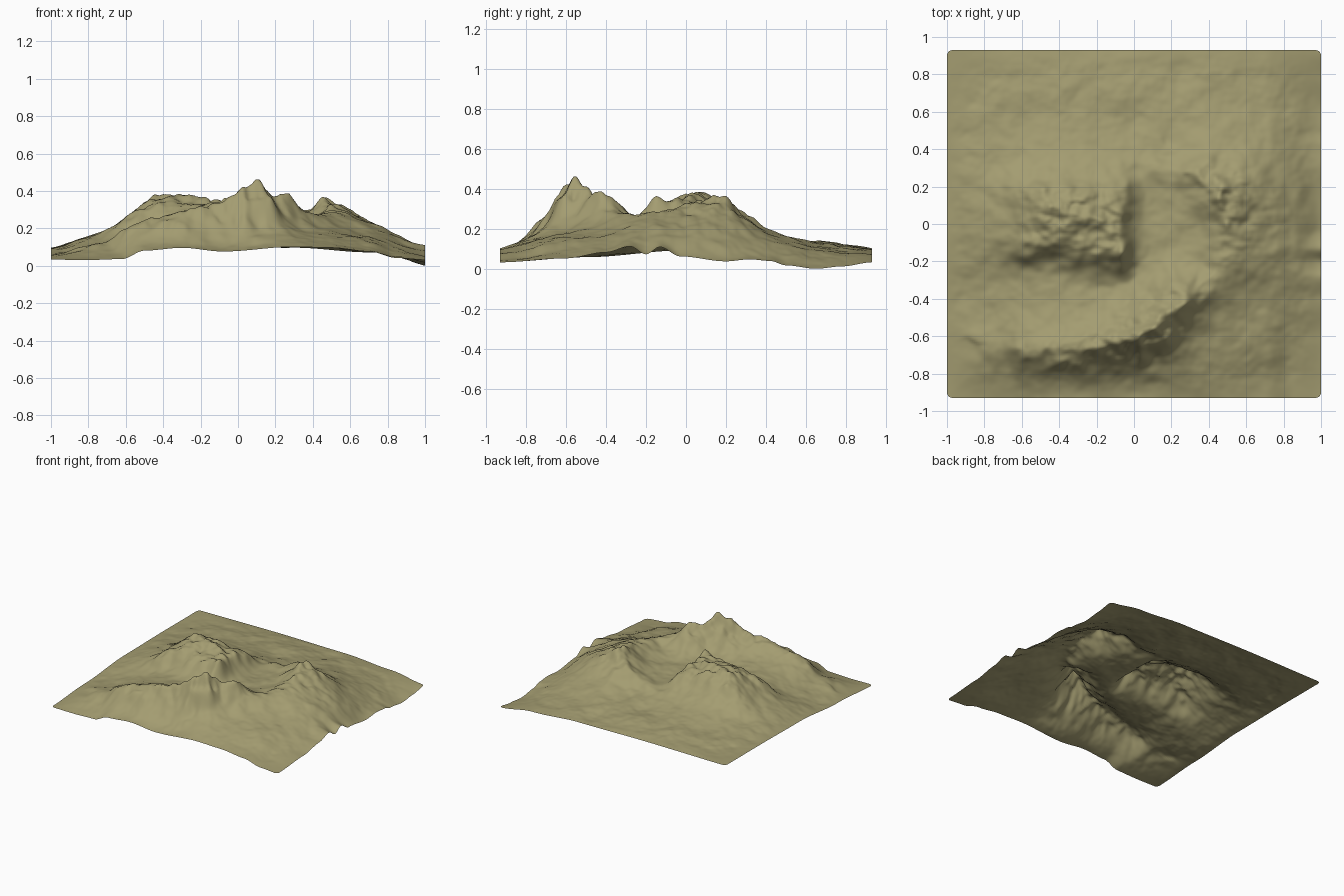
import bpy, math
from mathutils import Vector, noise

if "Cube" in bpy.data.objects:
    bpy.data.objects.remove(bpy.data.objects["Cube"])

NX, NY, HY, R = 190, 176, 0.93, 0.03

# Edge height profiles of the terrain sheet (position, height)
LEFT = [(-.93, .035), (-.5, .06), (0, .095), (.5, .1), (.93, .1)]
RIGHT = [(-.93, .035), (-.3, .085), (-.1, .08), (.5, .03), (.65, .02), (.93, .035)]
RIGHT_EDGE = [(-.93, .035), (-.6, .055), (-.4, .085), (-.28, .115), (-.2, .075), (-.13, .112),
              (-.03, .065), (.2, .04), (.32, .05), (.42, .042), (.5, .02), (.65, .003),
              (.78, .015), (.93, .035)]
FRONT = [(-1, .037), (-.8, .035), (-.62, .04), (-.5, .085), (-.3, .1), (-.08, .08), (.3, .105),
         (.5, .1), (.7, .08), (.85, .045), (1, .035)]
BACK = [(-1, .1), (-.3, .105), (.3, .1), (.7, .075), (1, .035)]

# Crest line of the horseshoe rim (x, y, height), inside is on its left
CREST = [(-.72, -.65, .13), (-.5, -.67, .25), (-.3, -.66, .30), (-.1, -.62, .33), (.03, -.595, .41),
         (.11, -.565, .445), (.18, -.49, .37), (.26, -.41, .39), (.37, -.36, .30), (.45, -.26, .27),
         (.49, -.1, .30), (.49, .04, .325), (.45, .16, .36), (.36, .25, .30), (.2, .29, .23),
         (.04, .26, .20), (-.12, .18, .24)]


def profile(pts, t):
    for (a, ha), (b, hb) in zip(pts, pts[1:]):
        if t <= b:
            f = max(0, (t - a) / (b - a))
            f = f * f * (3 - 2 * f)
            return ha + (hb - ha) * f
    return pts[-1][1]


def ramp(t, a, b):
    f = min(1, max(0, (t - a) / (b - a)))
    return f * f * (3 - 2 * f)


def base(x, y):
    """Gently domed sheet that meets the four edge profiles."""
    u, v = (x + 1) / 2, (y + HY) / (2 * HY)
    right = profile(RIGHT, y)
    lr = profile(LEFT, y) * (1 - u) + right * u + (profile(RIGHT_EDGE, y) - right) * u ** 14
    fb = profile(FRONT, x) * (1 - v) + profile(BACK, x) * v
    corners = (.036 * (1 - u) + .035 * u) * (1 - v) + (.1 * (1 - u) + .035 * u) * v
    dome = (1 - abs(x) ** 3) * (1 - abs(y / HY) ** 3)
    rough = noise.fractal(Vector((x * 3.5, y * 4, 2.5)), .8, 2.0, 5)
    lift = .065 - .012 * ramp(y, .25, .5)
    return lr + fb - corners + lift * dome + .016 * rough * min(1, 4 * dome)


def rim(x, y, b):
    best = 0
    east = ramp(y, -.5, -.2)
    north = ramp(y, .12, .36) * (1 - .5 * ramp(x, .35, .7))
    w_in = .16 - .03 * east
    w_out = .16 + .11 * east * ramp(x, .1, .45) - .11 * north
    for (ax, ay, ah), (bx, by, bh) in zip(CREST, CREST[1:]):
        dx, dy = bx - ax, by - ay
        t = ((x - ax) * dx + (y - ay) * dy) / (dx * dx + dy * dy)
        t = min(1, max(0, t))
        d = math.hypot(x - ax - t * dx, y - ay - t * dy)
        if dx * (y - ay) - dy * (x - ax) > 0:
            fall = math.exp(-(d / w_in) ** 1.45)
        else:                                   # outer cliff with a scree foot on the front
            cliff = .6 * math.exp(-(d / .10) ** 2) + .4 * math.exp(-(d / .19) ** 1.2)
            fall = cliff * (1 - east) + math.exp(-(d / w_out) ** 1.45) * east
        best = max(best, (ah + (bh - ah) * t - b) * fall)
    return best


def bump(x, y, cx, cy, r):
    return math.exp(-((x - cx) ** 2 + (y - cy) ** 2) / r ** 2)


def hill(x, y, b):
    """Central rugged hill, steep on its south and east sides."""
    south = -.09 - .06 * ramp(x, -.5, -.08)
    dx = (-.46 - x) / .22 if x < -.46 else max(0, x + .085) / .085
    dy = (south - y) / .1 if y < south else max(0, y - .12) / .16
    top = .32 + .065 * bump(x, y, -.39, .07, .12) + .045 * bump(x, y, -.06, -.16, .06) \
        + .035 * bump(x, y, -.2, .0, .1)
    return (top - b) * math.exp(-math.hypot(dx, dy) ** 1.7)


def height(x, y):
    b = base(x, y)
    # warp the outlines so ridges and foot lines wander
    wx = x + .02 * noise.noise(Vector((x * 6, y * 6, 3.3)))
    wy = y + .015 * noise.noise(Vector((x * 6, y * 6, 8.1)))
    wx += .022 * noise.noise(Vector((x * 14, y * 14, 1.3)))
    wy += .022 * noise.noise(Vector((x * 14, y * 14, 5.1)))
    fade = ramp(min(1 - abs(x), HY - abs(y)), 0, .15)
    r, h = rim(wx, wy, b) * fade, hill(wx, wy, b) * fade
    k = .03                                     # smooth union of rim and hill
    m = max(r, h) + max(0, k - abs(r - h)) ** 2 / (4 * k) * min(1, (r + h) / .1)
    t = min(1, max(0, m) / .2)
    folds = noise.fractal(Vector((x * 11, y * 15, .7)), .7, 2.1, 4)
    return b + m + .045 * folds * t ** 1.5


# Height grid, then a light smoothing pass
xs = [-1 + 2 * i / NX for i in range(NX + 1)]
ys = [-HY + 2 * HY * j / NY for j in range(NY + 1)]
Z = [[height(x, y) for x in xs] for y in ys]
for _ in range(2):
    S = [row[:] for row in Z]
    for j in range(1, NY):
        for i in range(1, NX):
            S[j][i] = .5 * Z[j][i] + .125 * (Z[j - 1][i] + Z[j + 1][i] + Z[j][i - 1] + Z[j][i + 1])
    Z = S
low = min(min(row) for row in Z)


def round_corner(x, y):
    cx, cy = max(0, abs(x) - (1 - R)), max(0, abs(y) - (HY - R))
    d = math.hypot(cx, cy)
    if cx > 0 and cy > 0:
        s = max(cx, cy) / d
        x = math.copysign(1 - R + cx * s, x)
        y = math.copysign(HY - R + cy * s, y)
    return x, y


# Terrain sheet
verts = [(*round_corner(x, y), Z[j][i] - low) for j, y in enumerate(ys) for i, x in enumerate(xs)]
W = NX + 1
faces = [(j * W + i, j * W + i + 1, (j + 1) * W + i + 1, (j + 1) * W + i)
         for j in range(NY) for i in range(NX)]
mesh = bpy.data.meshes.new("mountain_terrain")
mesh.from_pydata(verts, [], faces)
mesh.polygons.foreach_set("use_smooth", [True] * len(mesh.polygons))
mesh.update()
terrain = bpy.data.objects.new("mountain_terrain", mesh)
bpy.context.collection.objects.link(terrain)

mat = bpy.data.materials.new("dry_olive_earth")
mat.diffuse_color = (.37, .335, .165, 1)
mat.use_nodes = True
mat.node_tree.nodes["Principled BSDF"].inputs["Base Color"].default_value = mat.diffuse_color
mesh.materials.append(mat)
